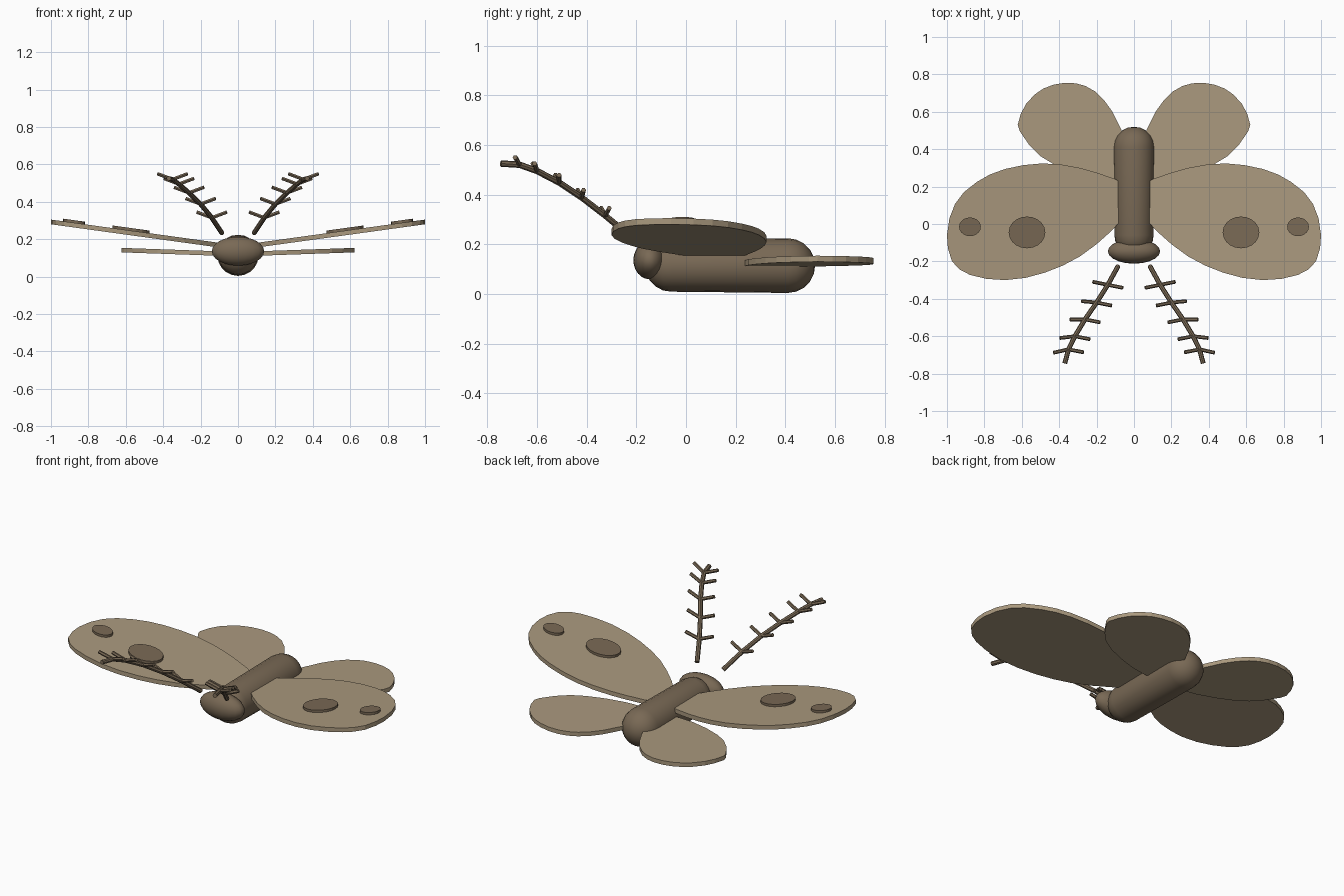
import bpy, bmesh, math
from mathutils import Vector

if "Cube" in bpy.data.objects:
    bpy.data.objects.remove(bpy.data.objects["Cube"])


def material(name, rgb):
    m = bpy.data.materials.new(name)
    lin = [((c / 255 + 0.055) / 1.055) ** 2.4 for c in rgb]
    m.diffuse_color = (*lin, 1)
    m.use_nodes = True
    m.node_tree.nodes["Principled BSDF"].inputs["Base Color"].default_value = m.diffuse_color
    return m


TAN = material("wing tan", (170, 153, 126))
BROWN = material("body brown", (121, 105, 85))


def finish(name, bm, mat, smooth=True):
    bmesh.ops.recalc_face_normals(bm, faces=bm.faces)
    me = bpy.data.meshes.new(name)
    bm.to_mesh(me)
    bm.free()
    me.materials.append(mat)
    ob = bpy.data.objects.new(name, me)
    bpy.context.collection.objects.link(ob)
    if smooth:
        bpy.context.view_layer.objects.active = ob
        ob.select_set(True)
        bpy.ops.object.shade_smooth_by_angle(angle=math.radians(40))
        ob.select_set(False)
    return ob


def plate(name, outline, height, thick, mat, side):
    """Flat slab over a top-view outline; height(x) gives its underside."""
    bm = bmesh.new()
    low = [bm.verts.new((side * x, y, height(x))) for x, y in outline]
    top = [bm.verts.new((side * x, y, height(x) + thick)) for x, y in outline]
    bm.faces.new(low)
    bm.faces.new(top)
    n = len(low)
    for i in range(n):
        j = (i + 1) % n
        bm.faces.new((low[i], low[j], top[j], top[i]))
    return finish(name, bm, mat, False)


def tube(bm, path, r, sides=8):
    """Round rod swept along a path, with capped ends."""
    path = [Vector(p) for p in path]
    rings = []
    for i, p in enumerate(path):
        d = (path[min(i + 1, len(path) - 1)] - path[max(i - 1, 0)]).normalized()
        u = d.cross(Vector((0, 0, 1))).normalized()
        v = d.cross(u)
        rings.append([bm.verts.new(p + r * (math.cos(a) * u + math.sin(a) * v))
                      for a in (2 * math.pi * k / sides for k in range(sides))])
    for a, b in zip(rings, rings[1:]):
        for k in range(sides):
            j = (k + 1) % sides
            bm.faces.new((a[k], a[j], b[j], b[k]))
    bm.faces.new(rings[0])
    bm.faces.new(rings[-1])


# Body: capsule along y, very slightly slimmer at the front
bm = bmesh.new()
R, ZC, N = 0.11, 0.114, 20
prof = []
for k in range(1, 6):
    a = math.pi / 2 * k / 5
    prof.append((-0.06 - 0.105 * math.cos(a), 0.105 * math.sin(a)))
for k in range(5):
    a = math.pi / 2 * k / 5
    prof.append((0.41 + R * math.sin(a), R * math.cos(a)))
rings = [[bm.verts.new((r * math.cos(2 * math.pi * k / N), y, ZC + r * math.sin(2 * math.pi * k / N)))
          for k in range(N)] for y, r in prof]
for a, b in zip(rings, rings[1:]):
    for k in range(N):
        j = (k + 1) % N
        bm.faces.new((a[k], a[j], b[j], b[k]))
for ring, y in ((rings[0], -0.165), (rings[-1], 0.52)):
    tip = bm.verts.new((0, y, ZC))
    for k in range(N):
        bm.faces.new((ring[k], ring[(k + 1) % N], tip))
finish("body", bm, BROWN)

# Head: wide flattened ball
bm = bmesh.new()
bmesh.ops.create_uvsphere(bm, u_segments=20, v_segments=12, radius=1)
for v in bm.verts:
    v.co = Vector((v.co.x * 0.14, v.co.y * 0.066 - 0.146, v.co.z * 0.077 + 0.136))
finish("head", bm, BROWN)

# Wing outlines seen from above (right side)
FORE = [(0.04, 0.10), (0.05, 0.21), (0.10, 0.24), (0.20, 0.275), (0.29, 0.30), (0.39, 0.318),
        (0.49, 0.324), (0.59, 0.315), (0.69, 0.294), (0.77, 0.265), (0.84, 0.225), (0.91, 0.17),
        (0.957, 0.107), (0.987, 0.03), (1.0, -0.06), (0.995, -0.13), (0.973, -0.20),
        (0.93, -0.245), (0.877, -0.272), (0.79, -0.293), (0.69, -0.30), (0.58, -0.288),
        (0.476, -0.26), (0.38, -0.222), (0.29, -0.174), (0.20, -0.108), (0.118, -0.035), (0.06, 0.03)]
HIND = [(0.04, 0.27), (0.04, 0.36), (0.05, 0.45), (0.07, 0.51), (0.118, 0.604), (0.16, 0.662),
        (0.21, 0.71), (0.26, 0.738), (0.31, 0.752), (0.37, 0.755), (0.43, 0.745), (0.485, 0.724),
        (0.53, 0.693), (0.575, 0.645), (0.605, 0.59), (0.622, 0.53), (0.61, 0.495),
        (0.56, 0.422), (0.503, 0.364), (0.43, 0.32), (0.33, 0.28), (0.22, 0.25), (0.12, 0.238)]

# Antenna stem and the points where barbs grow
STEM = [(0.085, -0.225, 0.232), (0.14, -0.325, 0.315), (0.20, -0.42, 0.388), (0.262, -0.51, 0.448),
        (0.316, -0.60, 0.495), (0.35, -0.67, 0.520), (0.37, -0.745, 0.525)]

for side, tag in ((1, "right"), (-1, "left")):
    fore = lambda x: 0.142 + 0.138 * x
    plate(f"fore_wing_{tag}", FORE, fore, 0.025, TAN, side)
    plate(f"hind_wing_{tag}", HIND, lambda x: 0.108 + 0.035 * x, 0.024, TAN, side)

    # Round eye spots lying on the fore wing
    for label, cx, cy, rx, ry in (("large", 0.572, -0.045, 0.098, 0.085),
                                  ("small", 0.877, -0.015, 0.058, 0.05)):
        disc = [(cx + rx * math.cos(2 * math.pi * k / 20), cy + ry * math.sin(2 * math.pi * k / 20))
                for k in range(20)]
        plate(f"{label}_wing_spot_{tag}", disc, lambda x: fore(x) + 0.022, 0.017, BROWN, side)

    # Feathery antenna: curved stem with five pairs of upswept barbs
    bm = bmesh.new()
    tube(bm, [(side * x, y, z) for x, y, z in STEM], 0.013)
    for i, (x, y, z) in enumerate(STEM[1:6]):
        t = i / 4
        for out in (1, -1):
            dy = 0.016 - 0.034 * t if out > 0 else -0.016
            tube(bm, [(side * x, y, z), (side * (x + out * 0.08), y + dy, z + 0.03)], 0.01, 6)
    finish(f"antenna_{tag}", bm, BROWN)
